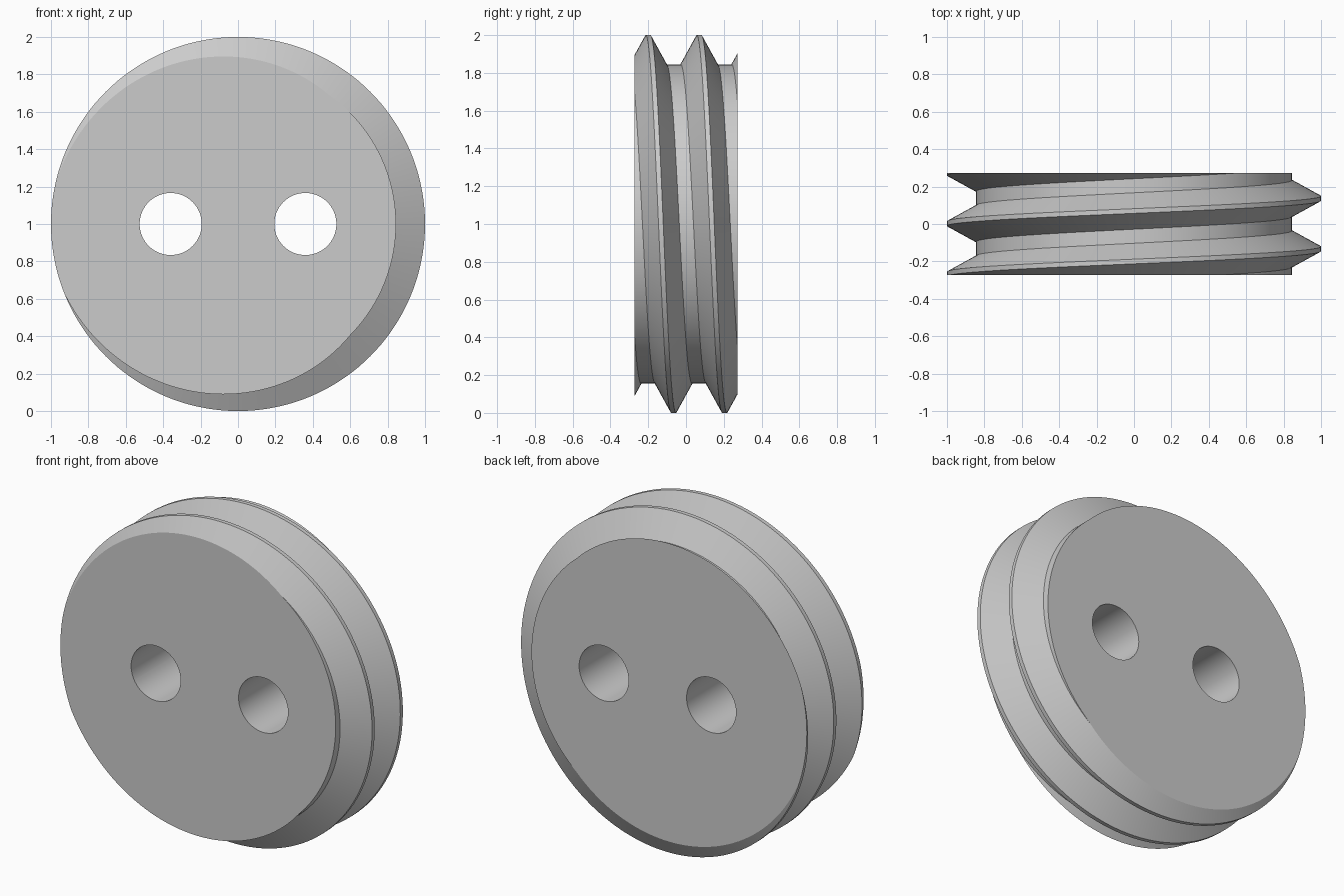
import bpy
import bmesh
import math
from mathutils import Vector

if "Cube" in bpy.data.objects:
    bpy.data.objects.remove(bpy.data.objects["Cube"], do_unlink=True)

SEGMENTS = 144
PITCH = 0.27
HALF_DEPTH = 0.272
CREST, ROOT = 1.0, 0.845
CENTRE_Z = 1.0
# One thread tooth: offset along the axis and radius
TOOTH = [(0.057, CREST), (0.082, CREST), (0.167, ROOT), (0.242, ROOT)]

grey = bpy.data.materials.new("plain grey")
grey.use_nodes = True
colour = (0.6, 0.6, 0.6, 1)
grey.diffuse_color = colour
grey.node_tree.nodes["Principled BSDF"].inputs["Base Color"].default_value = colour


def make_object(name, bm):
    mesh = bpy.data.meshes.new(name)
    bm.to_mesh(mesh)
    bm.free()
    mesh.materials.append(grey)
    obj = bpy.data.objects.new(name, mesh)
    bpy.context.collection.objects.link(obj)
    return obj


def threaded_disc():
    # Helical surface, longer than needed
    bm = bmesh.new()
    columns = []
    for i in range(SEGMENTS):
        a = math.tau * i / SEGMENTS
        columns.append([
            bm.verts.new((r * math.sin(a), y + PITCH * (turn + i / SEGMENTS), CENTRE_Z + r * math.cos(a)))
            for turn in range(-4, 4) for y, r in TOOTH])
    # The last column joins the first one, one turn further along
    columns.append(columns[0][len(TOOTH):])
    for left, right in zip(columns, columns[1:]):
        rows = min(len(left), len(right)) - 1
        for k in range(rows):
            bm.faces.new((left[k], right[k], right[k + 1], left[k + 1]))
    # Cut both ends flat and cap them
    for side in (-1, 1):
        cut = bmesh.ops.bisect_plane(
            bm, geom=bm.verts[:] + bm.edges[:] + bm.faces[:], dist=1e-6,
            plane_co=Vector((0, side * HALF_DEPTH, 0)),
            plane_no=Vector((0, side, 0)), clear_outer=True)
        rim = [e for e in cut["geom_cut"] if isinstance(e, bmesh.types.BMEdge)]
        bmesh.ops.holes_fill(bm, edges=rim, sides=0)
    bmesh.ops.recalc_face_normals(bm, faces=bm.faces[:])
    return make_object("threaded_plug", bm)


def hole_cutter(name, x):
    bm = bmesh.new()
    bmesh.ops.create_cone(bm, cap_ends=True, segments=64, radius1=0.166, radius2=0.166, depth=1)
    obj = make_object(name, bm)
    obj.rotation_euler.x = math.pi / 2
    obj.location = (x, 0, CENTRE_Z)
    obj.hide_render = True
    return obj


plug = threaded_disc()
bpy.ops.object.select_all(action="DESELECT")
plug.select_set(True)
bpy.context.view_layer.objects.active = plug

# Two through holes
for name, x in (("left_hole_cutter", 0.36), ("right_hole_cutter", -0.36)):
    cutter = hole_cutter(name, x)
    mod = plug.modifiers.new("hole", "BOOLEAN")
    mod.operation = "DIFFERENCE"
    mod.solver = "EXACT"
    mod.object = cutter
    bpy.ops.object.modifier_apply(modifier=mod.name)
    bpy.data.objects.remove(cutter, do_unlink=True)

bpy.ops.object.shade_smooth_by_angle(angle=math.radians(25))
